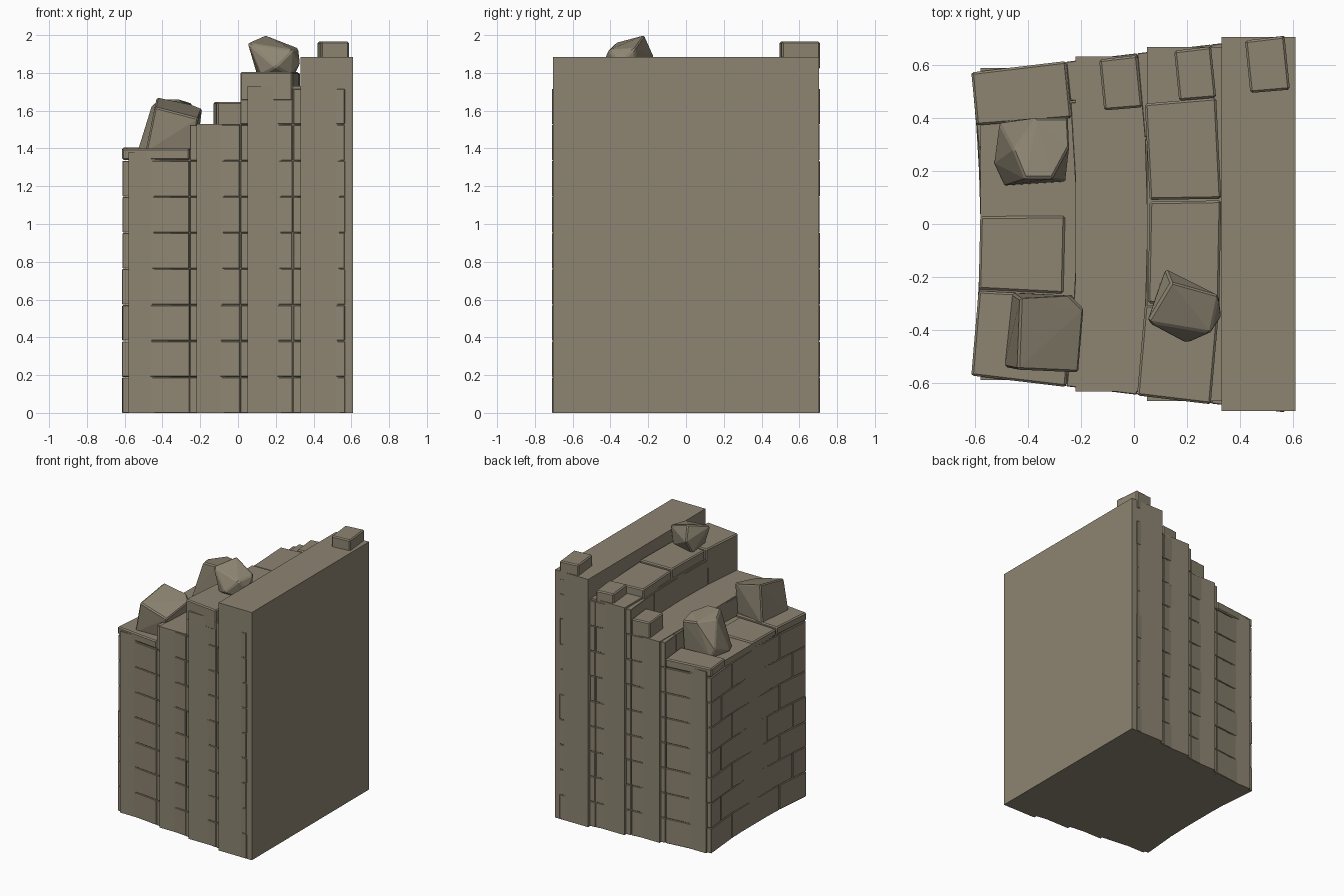
import bpy, bmesh, math, random
from mathutils import Vector

random.seed(4)
cube = bpy.data.objects.get("Cube")
if cube:
    bpy.data.objects.remove(cube, do_unlink=True)

stone = bpy.data.materials.new("weathered_stone")
stone.use_nodes = True
COLOUR = (0.27, 0.235, 0.17, 1)
stone.diffuse_color = COLOUR
shader = stone.node_tree.nodes["Principled BSDF"]
shader.inputs["Base Color"].default_value = COLOUR
shader.inputs["Roughness"].default_value = 0.9

CENTRE = 5.4      # distance to the centre of the curved courses
HALF = 0.119      # half of the wall's arc, in radians
COURSE = 0.191


def finish(name, bm, bevel=0):
    bmesh.ops.recalc_face_normals(bm, faces=bm.faces)
    mesh = bpy.data.meshes.new(name)
    bm.to_mesh(mesh)
    bm.free()
    mesh.materials.append(stone)
    obj = bpy.data.objects.new(name, mesh)
    bpy.context.collection.objects.link(obj)
    if bevel:
        mod = obj.modifiers.new("worn_edges", "BEVEL")
        mod.width = bevel
        mod.segments = 1
    return obj


def hull(bm, points):
    verts = [bm.verts.new(Vector(p)) for p in points]
    bmesh.ops.convex_hull(bm, input=verts)


def brick(bm, x0, x1, a0, a1, z0, z1):
    """A wedge-shaped brick; a0 and a1 are fractions of the half arc."""
    corners = []
    for z in (z0, z1):
        for x, a in ((x0, a0), (x1, a0), (x1, a1), (x0, a1)):
            r, t = CENTRE + x, a * HALF
            corners.append((r * math.cos(t) - CENTRE, r * math.sin(t), z))
    faces = ((0, 1, 2, 3), (4, 5, 6, 7), (0, 1, 5, 4),
             (1, 2, 6, 5), (2, 3, 7, 6), (3, 0, 4, 7))
    v = [bm.verts.new(c) for c in corners]
    for f in faces:
        bm.faces.new([v[i] for i in f])


# Stepped layers: name, inner x, outer x, half depth, height, courses
layers = (
    ("lowest", -0.58, -0.22, 0.588, 1.38, 7),
    ("second", -0.22, 0.05, 0.632, 1.53, 8),
    ("third", 0.05, 0.33, 0.668, 1.73, 9),
    ("highest", 0.33, 0.61, 0.705, 1.885, 9),
)
joints = ((-1, -0.5, 0, 0.5, 1), (-1, -0.75, -0.25, 0.25, 0.75, 1))

for name, x0, x1, depth, height, courses in layers:
    # Solid core slab
    bm = bmesh.new()
    hull(bm, [(x, y, z) for x in (x0, x1) for y in (-depth, depth) for z in (0, height)])
    finish(name + "_core", bm)
    # Curved, staggered brick courses
    bm = bmesh.new()
    for row in range(courses):
        cuts = joints[row % 2]
        for a0, a1 in zip(cuts, cuts[1:]):
            j = random.uniform(0, 0.004)
            brick(bm, x0 + j, x1 - j, a0 + 0.004, a1 - 0.004 - j,
                  row * COURSE, (row + 1) * COURSE - 0.003)
    finish(name + "_bricks", bm, 0.003)

# Loose top bricks: name, x range, arc range, z range
tops = (
    ("low_brick_back", -0.58, -0.22, 0.65, 1, 1.34, 1.405),
    ("low_brick_middle", -0.58, -0.26, -0.43, 0.05, 1.34, 1.39),
    ("low_brick_front", -0.58, -0.22, -1, -0.44, 1.34, 1.4),
    ("third_brick_front", 0.05, 0.33, -1, -0.47, 1.65, 1.805),
    ("third_brick_middle", 0.06, 0.33, -0.46, 0.13, 1.65, 1.8),
    ("third_brick_rear", 0.06, 0.33, 0.14, 0.7, 1.65, 1.79),
    ("second_end_block", -0.095, 0.05, 0.68, 0.985, 1.5, 1.645),
    ("third_end_block", 0.19, 0.33, 0.7, 0.985, 1.65, 1.8),
    ("highest_end_block", 0.46, 0.61, 0.71, 0.995, 1.82, 1.965),
)
for name, *size in tops:
    bm = bmesh.new()
    brick(bm, *size)
    finish(name, bm, 0.008)

# Fallen boulders resting on the steps
boulders = {
    "front_boulder": (
        (-.43, -.28, 1.67), (-.24, -.27, 1.63), (-.19, -.32, 1.61),
        (-.21, -.56, 1.56), (-.44, -.55, 1.62), (-.49, -.54, 1.38),
        (-.24, -.53, 1.38), (-.22, -.3, 1.38), (-.46, -.26, 1.38)),
    "rear_boulder": (
        (-.37, .4, 1.63), (-.25, .4, 1.61), (-.245, .29, 1.64),
        (-.31, .17, 1.66), (-.41, .17, 1.66), (-.455, .28, 1.63),
        (-.51, .38, 1.45), (-.53, .23, 1.39), (-.49, .145, 1.38),
        (-.26, .16, 1.38), (-.25, .38, 1.38), (-.48, .39, 1.38)),
    "upper_boulder": (
        (.14, -.22, 2), (.12, -.17, 1.89), (.32, -.27, 1.93),
        (.29, -.41, 1.92), (.05, -.37, 1.96), (.33, -.35, 1.85),
        (.2, -.45, 1.83), (.12, -.4, 1.79), (.28, -.39, 1.79),
        (.3, -.27, 1.79), (.1, -.22, 1.79)),
}
for name, points in boulders.items():
    bm = bmesh.new()
    hull(bm, points)
    finish(name, bm, 0.008)
